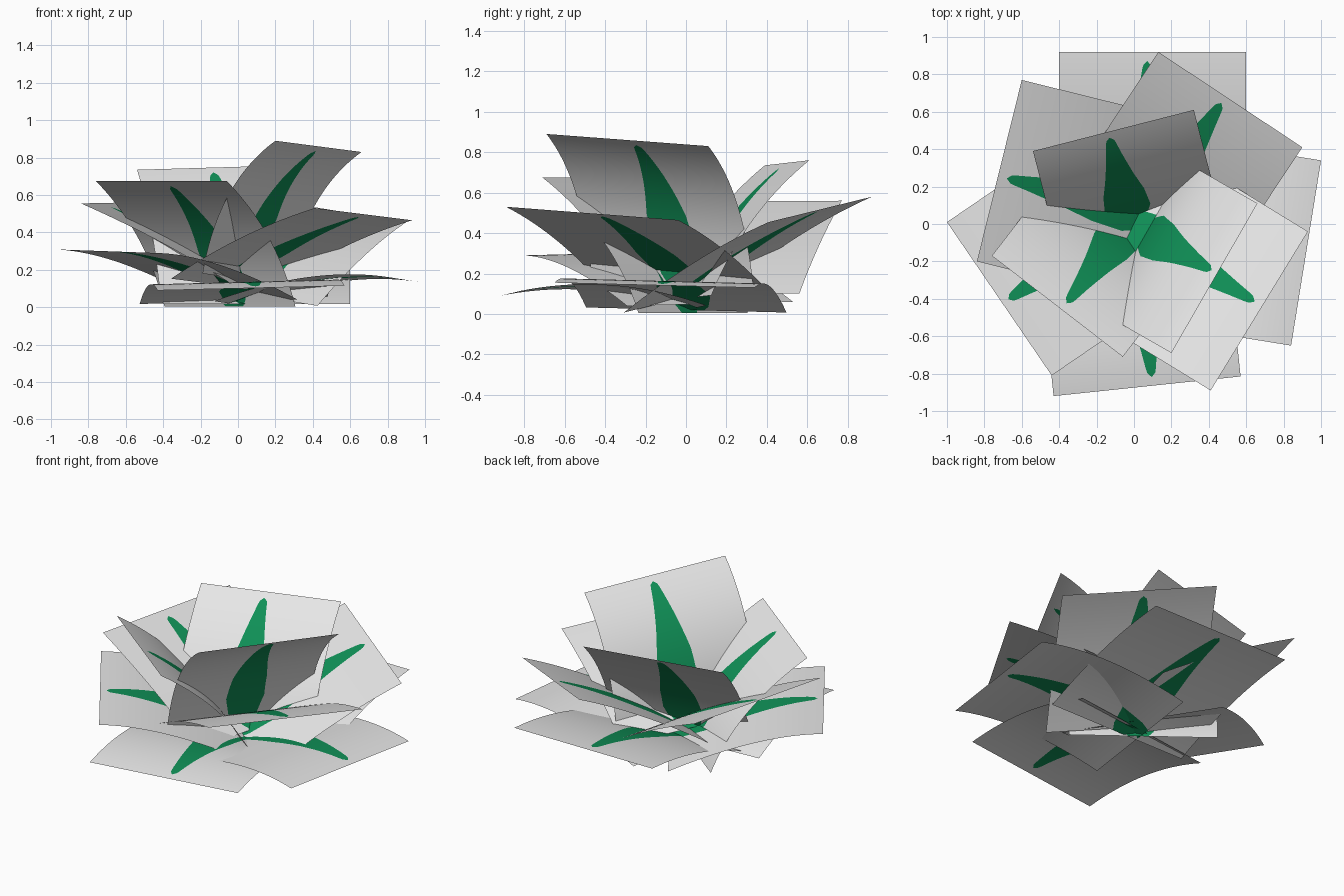
import bpy
from mathutils import Vector

if "Cube" in bpy.data.objects:
    bpy.data.objects.remove(bpy.data.objects["Cube"])

def material(name, rgb):
    m = bpy.data.materials.new(name)
    m.diffuse_color = (*rgb, 1)
    m.use_nodes = True
    m.node_tree.nodes["Principled BSDF"].inputs["Base Color"].default_value = m.diffuse_color
    return m

GREY = material("card grey", (0.8, 0.8, 0.8))
GREEN = material("leaf green", (0.005, 0.28, 0.095))

# half width of the painted leaf along the card (0 = base, 1 = tip)
OUTLINE = [(0, .06), (.05, .09), (.2, .125), (.4, .112), (.6, .075),
           (.8, .042), (.9, .027), (.93, .02), (.945, 0), (1, 0)]
ROWS = 40

def half_width(t):
    for (a, wa), (b, wb) in zip(OUTLINE, OUTLINE[1:]):
        if t <= b:
            return wa + (wb - wa) * (t - a) / (b - a)
    return 0

def leaf_card(name, left, right, base, mid):
    """Curved card: two tip corners, then base and middle as (distance back from tip, height)."""
    p, q = Vector(left), Vector(right)
    centre = (p + q) / 2
    side = p - q
    width = side.length
    side.normalize()
    out = Vector((side.y, -side.x, 0)).normalized()
    if out.dot(Vector((centre.x, centre.y, 0))) < 0:
        out = -out
        side = -side
    tip = Vector((0, centre.z))
    base, mid = Vector(base), Vector(mid)
    ctrl = 2 * mid - (base + tip) / 2
    verts, faces, mats = [], [], []
    for i in range(ROWS + 1):
        t = i / ROWS
        d, z = (1 - t) ** 2 * base + 2 * t * (1 - t) * ctrl + t * t * tip
        c = centre - out * d
        c.z = z
        w = half_width(t)
        for s in (-width / 2, .03 - w, .03 + w, width / 2):
            verts.append(c + side * s)
        if i:
            for k in range(3):
                a = (i - 1) * 4 + k
                if k == 1 and w == 0 and half_width((i - 1) / ROWS) == 0:
                    continue
                faces.append((a, a + 1, a + 5, a + 4))
                mats.append(1 if k == 1 else 0)
    me = bpy.data.meshes.new(name)
    me.from_pydata(verts, [], faces)
    me.materials.append(GREY)
    me.materials.append(GREEN)
    for poly, m in zip(me.polygons, mats):
        poly.material_index = m
        poly.use_smooth = True
    ob = bpy.data.objects.new(name, me)
    bpy.context.collection.objects.link(ob)

# low ring, nearly flat leaves
leaf_card("low_leaf_back", (-.4, .92, .27), (.6, .92, .27), (.96, .016), (.48, .19))
leaf_card("low_leaf_right", (1, .34, .13), (.84, -.65, .155), (.98, .02), (.46, .15))
leaf_card("low_leaf_front", (.57, -.815, .115), (-.43, -.92, .09), (.92, .03), (.46, .13))
leaf_card("low_leaf_left", (-1, .01, .31), (-.44, -.81, .29), (.92, .05), (.42, .235))

# middle ring, rising outward
leaf_card("middle_leaf_back", (.13, .92, .58), (.9, .41, .455), (.86, .07), (.42, .33))
leaf_card("middle_leaf_left", (-.6, .77, .56), (-.84, -.2, .555), (.87, .1), (.46, .34))
leaf_card("middle_leaf_right", (.93, -.04, .465), (.41, -.89, .53), (.9, .12), (.46, .34))

# upper ring, steep leaves
leaf_card("upper_leaf_back", (-.54, .39, .735), (.32, .61, .76), (.5, .08), (.29, .45))
leaf_card("upper_leaf_left", (-.76, -.17, .675), (-.06, -.71, .675), (.6, .005), (.37, .37))
leaf_card("upper_leaf_right", (.66, .11, .83), (.2, -.69, .89), (.45, .15), (.29, .57))
